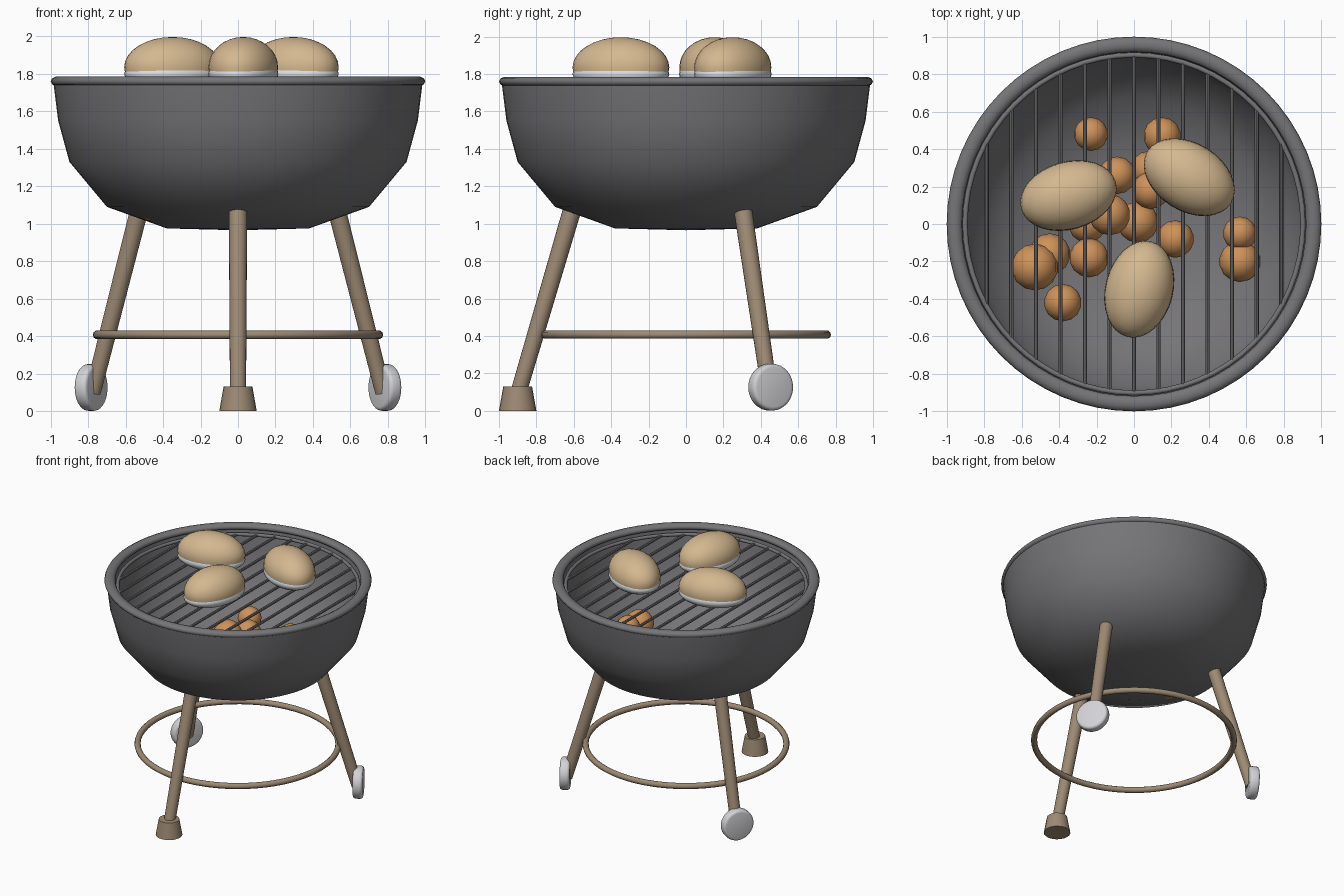
import bpy, bmesh, math
from mathutils import Vector, Matrix

cube = bpy.data.objects.get("Cube")
if cube:
    bpy.data.objects.remove(cube, do_unlink=True)


def material(name, r, g, b):
    m = bpy.data.materials.new(name)
    m.use_nodes = True
    m.diffuse_color = (r, g, b, 1)
    m.node_tree.nodes["Principled BSDF"].inputs["Base Color"].default_value = (r, g, b, 1)
    return m


GREY = material("kettle grey", 0.18, 0.175, 0.185)
BROWN = material("leg brown", 0.34, 0.255, 0.175)
TAN = material("bun tan", 0.66, 0.48, 0.28)
WHITE = material("bun pale", 0.70, 0.75, 0.79)
ORANGE = material("coal orange", 0.62, 0.29, 0.10)
SILVER = material("wheel silver", 0.65, 0.65, 0.68)


def finish(name, bm, mat, angle=40):
    bmesh.ops.recalc_face_normals(bm, faces=bm.faces)
    me = bpy.data.meshes.new(name)
    bm.to_mesh(me)
    bm.free()
    me.materials.append(mat)
    ob = bpy.data.objects.new(name, me)
    bpy.context.collection.objects.link(ob)
    bpy.ops.object.select_all(action="DESELECT")
    ob.select_set(True)
    bpy.context.view_layer.objects.active = ob
    bpy.ops.object.shade_smooth_by_angle(angle=math.radians(angle))
    return ob


def lathe(name, profile, mat, closed=False, steps=64, angle=40):
    """Spin an (r, z) profile about the z axis."""
    bm = bmesh.new()
    vs = [bm.verts.new((r, 0, z)) for r, z in profile]
    pairs = list(zip(vs, vs[1:]))
    if closed:
        pairs.append((vs[-1], vs[0]))
    edges = [bm.edges.new(p) for p in pairs]
    bmesh.ops.spin(bm, geom=vs + edges, cent=(0, 0, 0), axis=(0, 0, 1),
                   angle=math.tau, steps=steps)
    bmesh.ops.remove_doubles(bm, verts=bm.verts, dist=1e-4)
    return finish(name, bm, mat, angle)


def ring(name, major, z, wide, high, mat):
    loop = [(major + wide * math.cos(a), z + high * math.sin(a))
            for a in (math.tau * i / 10 for i in range(10))]
    return lathe(name, loop, mat, closed=True, angle=60)


def rod(name, start, end, r1, r2, mat, sides=20, bevel=0):
    a, b = Vector(start), Vector(end)
    turn = (b - a).to_track_quat("Z", "Y").to_matrix().to_4x4()
    bm = bmesh.new()
    bmesh.ops.create_cone(bm, cap_ends=True, segments=sides, radius1=r1, radius2=r2,
                          depth=(b - a).length)
    if bevel:
        rims = [e for e in bm.edges if abs(e.verts[0].co.z - e.verts[1].co.z) < 1e-5]
        bmesh.ops.bevel(bm, geom=rims, offset=bevel, segments=3, affect="EDGES", profile=0.5)
    bmesh.ops.transform(bm, matrix=Matrix.Translation((a + b) / 2) @ turn, verts=bm.verts)
    return finish(name, bm, mat)


def ball(name, at, size, mat, turn=0, segs=32, rings=16, cut=None):
    """Ellipsoid, optionally sliced flat at a height."""
    bm = bmesh.new()
    bmesh.ops.create_uvsphere(bm, u_segments=segs, v_segments=rings, radius=1)
    bmesh.ops.transform(bm, verts=bm.verts, matrix=Matrix.Translation(at)
                        @ Matrix.Rotation(math.radians(turn), 4, "Z")
                        @ Matrix.Diagonal((*size, 1)))
    if cut is not None:
        res = bmesh.ops.bisect_plane(bm, geom=bm.verts[:] + bm.edges[:] + bm.faces[:],
                                     plane_co=(0, 0, cut), plane_no=(0, 0, -1),
                                     clear_outer=True)
        bmesh.ops.contextual_create(
            bm, geom=[e for e in res["geom_cut"] if isinstance(e, bmesh.types.BMEdge)])
    return finish(name, bm, mat, 50)


# Hollow bowl, rolled rim and grate
lathe("bowl", [(0, 0.965), (0.38, 0.975), (0.70, 1.09), (0.90, 1.33), (0.96, 1.55),
               (0.985, 1.75), (0.945, 1.75), (0.92, 1.55), (0.865, 1.34), (0.67, 1.12),
               (0.36, 1.005), (0, 0.995)], GREY)
ring("rim", 0.959, 1.76, 0.041, 0.027, GREY)
GRATE_Z = 1.715
ring("grate_ring", 0.902, GRATE_Z, 0.014, 0.014, GREY)
for i in range(-6, 7):
    x = i * 0.131
    y = math.sqrt(0.9 ** 2 - x * x)
    rod("grate_bar", (x, -y, GRATE_Z), (x, y, GRATE_Z), 0.011, 0.011, GREY, sides=8)

# Three splayed legs, the front one on a foot and the others on wheels
for name, deg in (("front_leg", -90), ("left_leg", 30), ("right_leg", 150)):
    out = Vector((math.cos(math.radians(deg)), math.sin(math.radians(deg)), 0))
    up = Vector((0, 0, 1))
    rod(name, out * 0.895 + up * 0.1, out * 0.61 + up * 1.07, 0.043, 0.049, BROWN)
    if name == "front_leg":
        rod("front_foot", out * 0.9, out * 0.9 + up * 0.13, 0.1, 0.077, BROWN)
    else:
        rod(name.replace("leg", "wheel"), out * 0.868 + up * 0.126, out * 0.943 + up * 0.126,
            0.125, 0.125, SILVER, sides=32, bevel=0.02)
ring("leg_brace", 0.752, 0.407, 0.023, 0.023, BROWN)

# Buns: domed tan top over a pale lower half
for x, y, turn in ((-0.35, 0.152, 16), (0.295, 0.25, -32), (0.028, -0.348, 76)):
    ball("bun_top", (x, y, 1.835), (0.263, 0.18, 0.162), TAN, turn, cut=1.805)
    ball("bun_bottom", (x, y, 1.80), (0.263, 0.182, 0.085), WHITE, turn)

# Coals heaped in the bowl
for x, y, z, r in ((-0.23, 0.48, 1.2, 0.09), (0.15, 0.47, 1.15, 0.1), (-0.09, 0.26, 1.2, 0.1),
                   (0.08, 0.29, 1.1, 0.1), (0.09, 0.18, 1.18, 0.1), (-0.13, 0.05, 1.26, 0.11),
                   (0.02, 0.01, 1.12, 0.11), (-0.25, 0, 1.1, 0.1), (-0.24, -0.18, 1.14, 0.105),
                   (0.22, -0.08, 1.1, 0.1), (0.565, -0.05, 1.2, 0.09), (0.565, -0.2, 1.17, 0.11),
                   (-0.53, -0.23, 1.2, 0.125), (-0.45, -0.16, 1.12, 0.11),
                   (-0.38, -0.42, 1.15, 0.1)):
    ball("coal", (x, y, z), (r, r, r), ORANGE, segs=14, rings=8)
